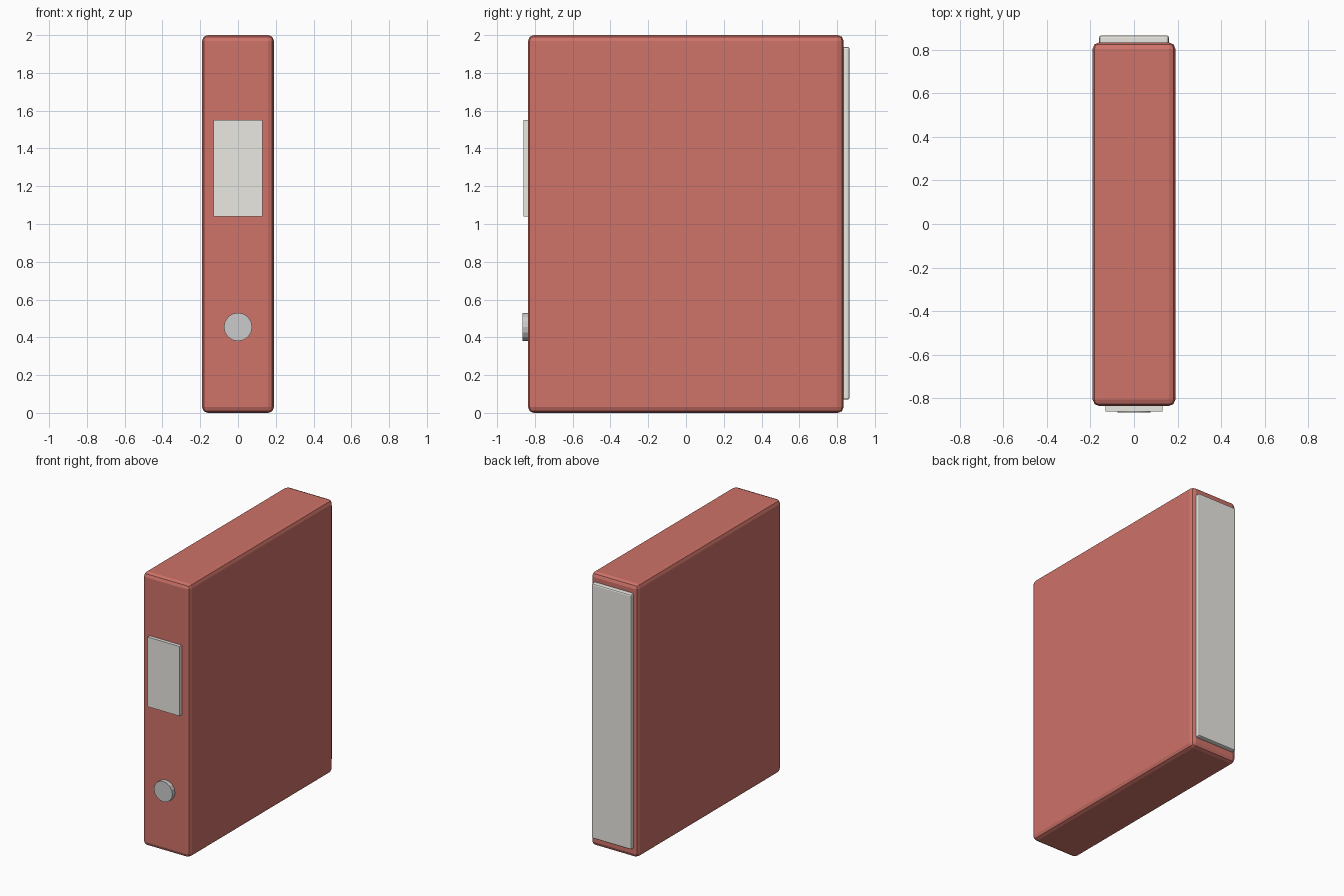
import bpy
from math import radians

if "Cube" in bpy.data.objects:
    bpy.data.objects.remove(bpy.data.objects["Cube"])


def material(name, rgb):
    mat = bpy.data.materials.new(name)
    mat.diffuse_color = (*rgb, 1)
    mat.use_nodes = True
    mat.node_tree.nodes["Principled BSDF"].inputs["Base Color"].default_value = mat.diffuse_color
    return mat


def box(name, x, y, z, mat, bevel=0.0, segments=2):
    """Box from (min, max) ranges, with optional rounded edges."""
    ranges = (x, y, z)
    bpy.ops.mesh.primitive_cube_add(size=1, location=[(a + b) / 2 for a, b in ranges])
    ob = bpy.context.object
    ob.name = name
    ob.scale = [b - a for a, b in ranges]
    bpy.ops.object.transform_apply(location=False, rotation=False, scale=True)
    ob.data.materials.append(mat)
    if bevel:
        mod = ob.modifiers.new("rounded_edges", "BEVEL")
        mod.width = bevel
        mod.segments = segments
    return ob


red = material("red_cover", (0.62, 0.17, 0.14))
paper = material("paper", (0.82, 0.81, 0.76))

# Closed cover, with the spine facing forward
box("cover", (-0.19, 0.19), (-0.836, 0.834), (0, 2), red, 0.03)

# Paper block showing at the back
box("pages", (-0.16, 0.16), (-0.78, 0.866), (0.07, 1.937), paper, 0.01)

# Label on the spine
box("spine_label", (-0.13, 0.13), (-0.86, -0.82), (1.04, 1.55), paper)

# Round finger ring on the spine
bpy.ops.mesh.primitive_cylinder_add(vertices=16, radius=0.075, depth=0.046,
                                    location=(0, -0.843, 0.455),
                                    rotation=(radians(90), 0, 0))
bpy.context.object.name = "finger_ring"
